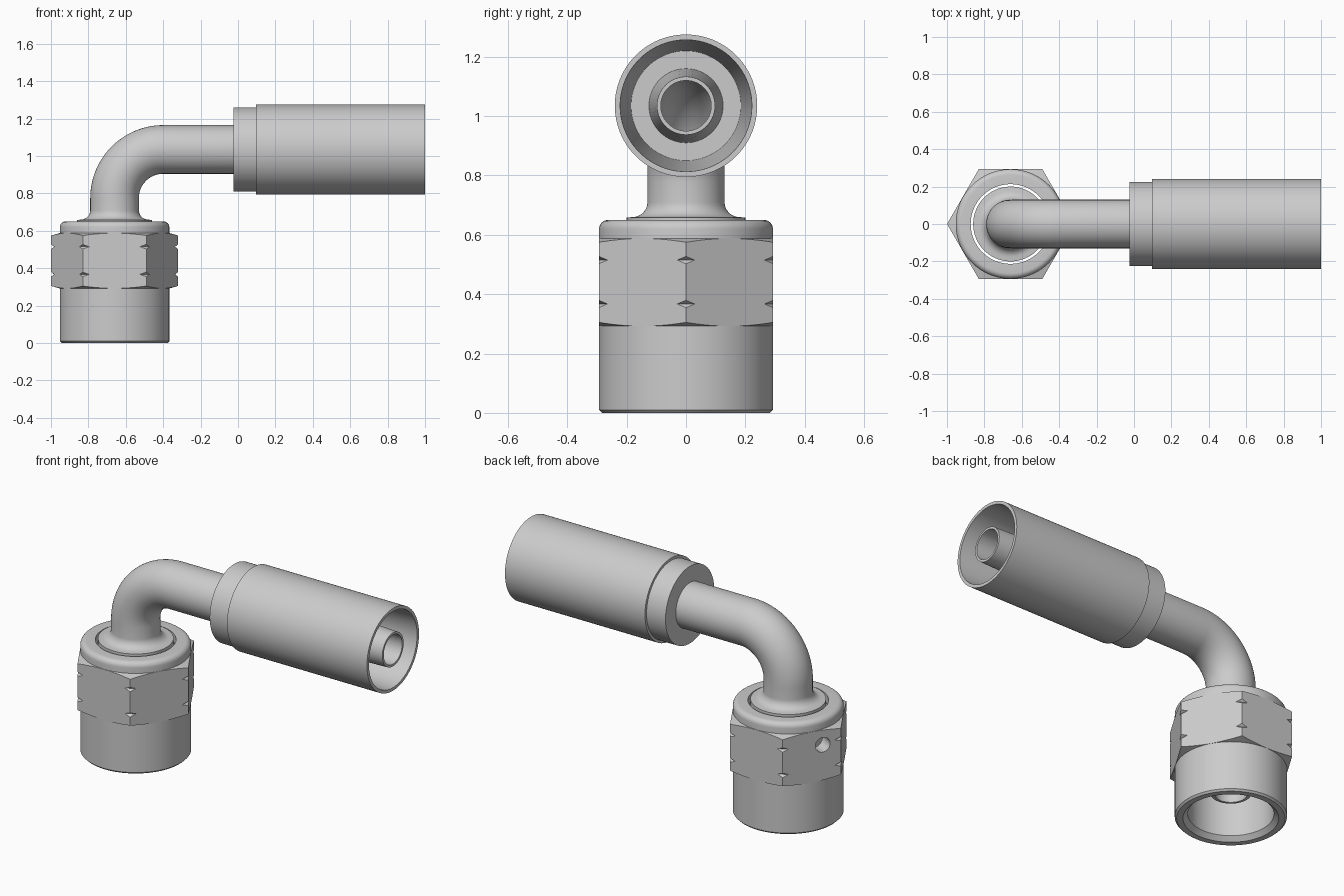
import bpy, bmesh, math
from mathutils import Vector, Matrix

if "Cube" in bpy.data.objects:
    bpy.data.objects.remove(bpy.data.objects["Cube"])

CX, AZ = -0.66, 1.035          # nut axis x, hose axis z
BEND = 0.26                    # elbow centreline radius
Z_BEND = AZ - BEND
ARC = BEND * math.pi / 2
S_OFF = Z_BEND + ARC - (CX + BEND)   # path length s = x + S_OFF on the horizontal leg
Y = Vector((0, 1, 0))


def frame(s):
    """Centre and in-plane normal of the elbow path at length s (s = z on the vertical leg)."""
    if s <= Z_BEND:
        return Vector((CX, 0, s)), Vector((1, 0, 0))
    if s >= Z_BEND + ARC:
        return Vector((s - S_OFF, 0, AZ)), Vector((0, 0, -1))
    a = (s - Z_BEND) / BEND
    n = Vector((math.cos(a), 0, -math.sin(a)))
    return Vector((CX + BEND, 0, Z_BEND)) - n * BEND, n


def sweep(name, profile, path=frame, n=96):
    """Closed (radius, s) profile carried round the path as a ring-shaped solid."""
    bm = bmesh.new()
    rings = []
    for r, s in profile:
        c, u = path(s)
        rings.append([bm.verts.new(c + (u * math.cos(t) + Y * math.sin(t)) * r)
                      for t in (2 * math.pi * i / n for i in range(n))])
    for k, a in enumerate(rings):
        b = rings[(k + 1) % len(rings)]
        for i in range(n):
            j = (i + 1) % n
            bm.faces.new((a[i], a[j], b[j], b[i]))
    return finish(name, bm)


def finish(name, bm):
    bmesh.ops.recalc_face_normals(bm, faces=bm.faces)
    me = bpy.data.meshes.new(name)
    bm.to_mesh(me)
    bm.free()
    ob = bpy.data.objects.new(name, me)
    bpy.context.collection.objects.link(ob)
    return ob


def prism(name, r, depth, sides, matrix):
    bm = bmesh.new()
    bmesh.ops.create_cone(bm, cap_ends=True, segments=sides, radius1=r, radius2=r,
                          depth=depth, matrix=matrix)
    ob = finish(name, bm)
    ob.hide_render = True
    return ob


def select(ob):
    bpy.ops.object.select_all(action='DESELECT')
    ob.select_set(True)
    bpy.context.view_layer.objects.active = ob


def boolean(ob, cutter, op):
    m = ob.modifiers.new(op, 'BOOLEAN')
    m.operation, m.object, m.solver = op, cutter, 'EXACT'
    select(ob)
    bpy.ops.object.modifier_apply(modifier=m.name)
    bpy.data.objects.remove(cutter)


def smooth(ob):
    select(ob)
    bpy.ops.object.shade_smooth_by_angle(angle=math.radians(30))


# swivel nut: turned blank with chamfers and corner grooves, trimmed by a hexagon
nut_profile = [(.25, 0), (.283, 0), (.293, .01), (.293, .292), (.35, .308)]
for z in (.367, .515):
    nut_profile += [(.35, z - .021), (.3235, z), (.35, z + .021)]
nut_profile += [(.35, .572), (.293, .588)]
nut_profile += [(.263 + .03 * math.cos(a), .62 + .03 * math.sin(a))
                for a in (math.pi / 2 * i / 6 for i in range(7))]
nut_profile += [(.213, .65), (.213, .60), (.225, .58), (.225, .025)]
nut = sweep("swivel_nut", nut_profile,
            lambda s: (Vector((CX, 0, s)), Vector((1, 0, 0))))
def corner_angle(ob):
    v = ob.data.vertices[0].co
    return math.atan2(v.y, v.x - CX)
hexagon = prism("hex_cutter", .294 / math.cos(math.pi / 6), 2, 6,
                Matrix.Translation((CX, 0, .3)))
# turn the hexagon so that a corner points along x
turn = Matrix.Rotation(-corner_angle(hexagon), 4, 'Z')
axis = Matrix.Translation((CX, 0, 0))
hexagon.data.transform(axis @ turn @ axis.inverted())
boolean(nut, hexagon, 'INTERSECT')

# retaining wire hole in one flat
wire = (axis @ Matrix.Rotation(math.radians(150), 4, 'Z')
        @ Matrix.Translation((.255, .064, .50)) @ Matrix.Rotation(math.pi / 2, 4, 'Y'))
boolean(nut, prism("wire_hole_cutter", .043, .12, 32, wire), 'DIFFERENCE')
smooth(nut)

# elbow tube: seat cone, flange fillet, bend, hose stem, then back along the bore
bend = [Z_BEND + ARC * i / 28 for i in range(29)]
outer = [(.098, .145), (.107, .15), (.195, .29), (.20, .30), (.20, .658)]
outer += [(.18 - .05 * math.sin(a), .71 - .05 * math.cos(a))
          for a in (math.pi / 2 * i / 8 for i in range(9))]
outer += [(.13, s) for s in bend]
outer += [(.13, .10 + S_OFF), (.124, .16 + S_OFF), (.098, 1 + S_OFF)]
inner = [(.085, 1 + S_OFF)] + [(.085, s) for s in reversed(bend)] + [(.085, .145)]
smooth(sweep("elbow_tube", outer + inner, n=64))

# crimp ferrule: collar and open tapered sleeve
ferrule = [(.122, -.025), (.225, -.025), (.225, .097), (.24, .097), (.24, 1),
           (.222, 1), (.185, .15), (.122, .15)]
smooth(sweep("crimp_ferrule", [(r, x + S_OFF) for r, x in ferrule]))
